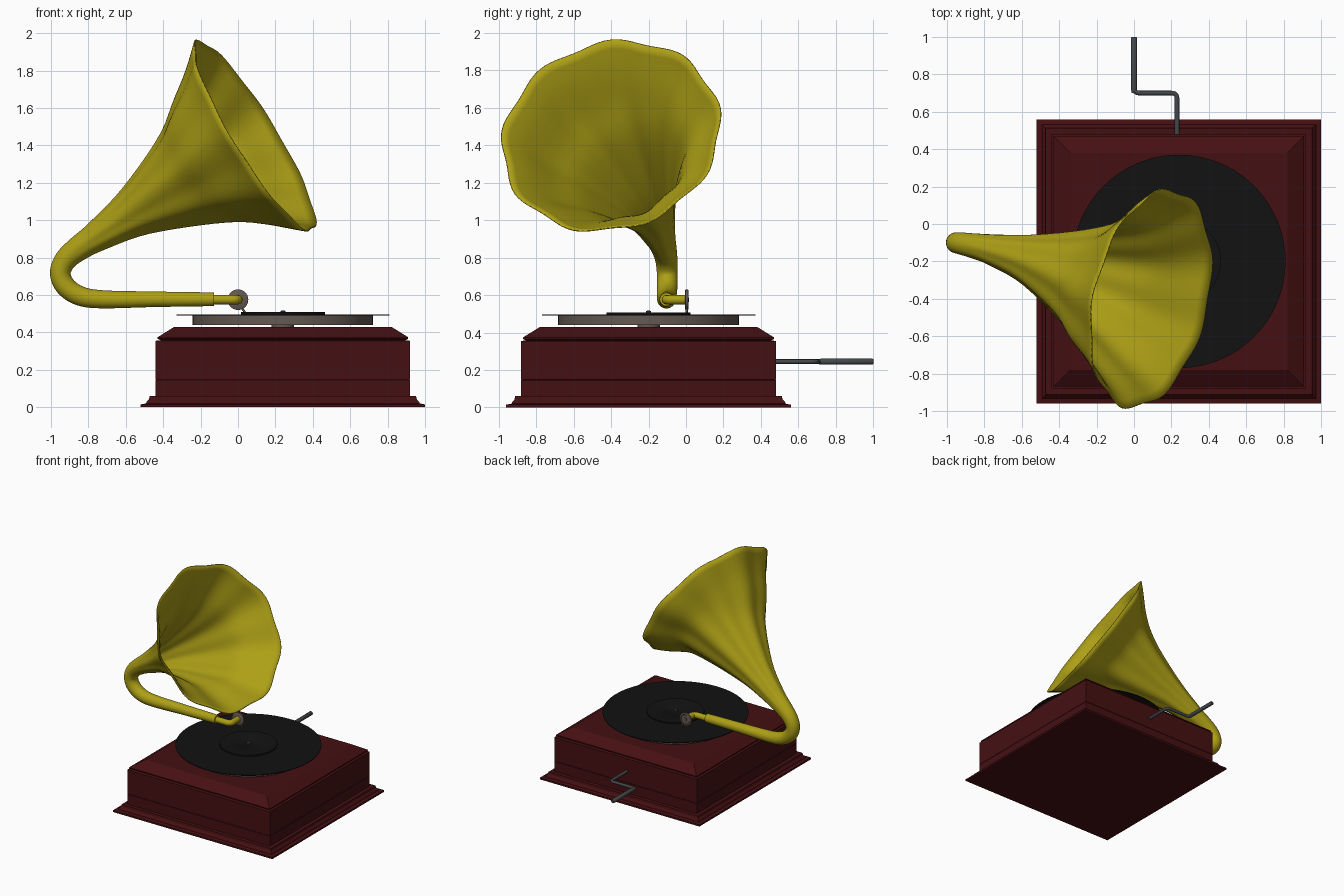
import bpy, bmesh, math
from mathutils import Vector, Matrix

if "Cube" in bpy.data.objects:
    bpy.data.objects.remove(bpy.data.objects["Cube"])


def material(name, rgb):
    m = bpy.data.materials.new(name)
    m.diffuse_color = (*rgb, 1)
    m.use_nodes = True
    m.node_tree.nodes["Principled BSDF"].inputs["Base Color"].default_value = m.diffuse_color
    return m


WOOD = material("mahogany", (0.06, 0.005, 0.006))
BRASS = material("brass_yellow", (0.42, 0.35, 0.008))
BLACK = material("record_black", (0.006, 0.006, 0.006))
METAL = material("warm_metal", (0.13, 0.10, 0.085))
STEEL = material("dark_steel", (0.055, 0.065, 0.07))


def make(name, bm, mat, smooth=35):
    bmesh.ops.recalc_face_normals(bm, faces=bm.faces)
    me = bpy.data.meshes.new(name)
    bm.to_mesh(me)
    bm.free()
    return finish(name, me, mat, smooth)


def finish(name, me, mat, smooth):
    ob = bpy.data.objects.new(name, me)
    bpy.context.collection.objects.link(ob)
    me.materials.clear()
    me.materials.append(mat)
    if smooth:
        bpy.ops.object.select_all(action='DESELECT')
        ob.select_set(True)
        bpy.context.view_layer.objects.active = ob
        bpy.ops.object.shade_smooth_by_angle(angle=math.radians(smooth))
    return ob


def skin(bm, rings, cap_end=True):
    """Join rings of points into a tube."""
    rows = [[bm.verts.new(p) for p in r] for r in rings]
    n = len(rows[0])
    for a, b in zip(rows, rows[1:]):
        for i in range(n):
            j = (i + 1) % n
            bm.faces.new((a[i], a[j], b[j], b[i]))
    bm.faces.new(rows[0])
    if cap_end:
        bm.faces.new(rows[-1])


def turned(name, profile, mat, centre, sides=64, matrix=Matrix(), smooth=35):
    """Stack of (radius, height) rings; four sides gives a square block."""
    turn, k = (math.pi / 4, math.sqrt(2)) if sides == 4 else (0, 1)
    bm = bmesh.new()
    skin(bm, [[Vector(centre) + matrix @ Vector((r * k * math.cos(turn + 2 * math.pi * i / sides),
                                                 r * k * math.sin(turn + 2 * math.pi * i / sides), z))
               for i in range(sides)] for r, z in profile])
    return make(name, bm, mat, smooth)


def rod(name, pts, radius, mat, bend=0.0):
    """Round bar through points, with rounded corners."""
    pts = [Vector(p) for p in pts]
    path = [pts[0]]
    for a, b, c in zip(pts, pts[1:], pts[2:]):
        p, q = b + (a - b).normalized() * bend, b + (c - b).normalized() * bend
        for k in range(7):
            t = k / 6
            path.append(p * (1 - t) ** 2 + b * 2 * t * (1 - t) + q * t * t)
    path.append(pts[-1])
    cu = bpy.data.curves.new(name, 'CURVE')
    cu.dimensions = '3D'
    cu.bevel_depth, cu.bevel_resolution, cu.use_fill_caps = radius, 4, True
    sp = cu.splines.new('POLY')
    sp.points.add(len(path) - 1)
    for s, p in zip(sp.points, path):
        s.co = (*p, 1)
    tmp = bpy.data.objects.new(name + "_curve", cu)
    bpy.context.collection.objects.link(tmp)
    me = bpy.data.meshes.new_from_object(tmp.evaluated_get(bpy.context.evaluated_depsgraph_get()))
    bpy.data.objects.remove(tmp)
    return finish(name, me, mat, 40)


# Cabinet: stepped plinth, straight body, chamfered lid
CX, CY = 0.24, -0.20
turned("cabinet", [(0.76, 0), (0.76, 0.015), (0.732, 0.02), (0.728, 0.03), (0.716, 0.042),
                   (0.712, 0.06), (0.68, 0.06), (0.68, 0.145), (0.678, 0.147), (0.68, 0.149),
                   (0.68, 0.355), (0.655, 0.358), (0.67, 0.366), (0.67, 0.374),
                   (0.58, 0.43)], WOOD, (CX, CY, 0), 4, smooth=0)

# Turntable, record and spindle
turned("platter", [(0.06, 0.42), (0.06, 0.44), (0.482, 0.44), (0.482, 0.49)], METAL, (CX, CY, 0), 96)
turned("record", [(0.57, 0.49), (0.57, 0.496), (0.225, 0.496), (0.225, 0.508),
                  (0.075, 0.508), (0.072, 0.506)], BLACK, (CX, CY, 0), 96)
turned("spindle", [(0.014, 0.49), (0.014, 0.513), (0.008, 0.517)], STEEL, (CX, CY, 0), 16)

# Horn: swept tube that widens into a nine-lobed mouth (x, y, z, radius, flute depth)
KEYS = [Vector(k) for k in (
    (-0.13, -0.105, 0.577, 0.033, 0), (-0.45, -0.105, 0.577, 0.038, 0), (-0.73, -0.105, 0.577, 0.045, 0),
    (-0.85, -0.103, 0.597, 0.049, 0), (-0.925, -0.10, 0.65, 0.051, 0), (-0.95, -0.10, 0.72, 0.052, 0),
    (-0.92, -0.105, 0.79, 0.056, 0), (-0.85, -0.118, 0.85, 0.064, 0.005), (-0.75, -0.14, 0.915, 0.08, 0.015),
    (-0.54, -0.195, 1.05, 0.138, 0.025), (-0.25, -0.295, 1.23, 0.28, 0.03),
    (-0.076, -0.36, 1.347, 0.42, 0.028), (0.09, -0.40, 1.45, 0.59, 0.022))]


def spline(keys, steps):
    """Catmull-Rom interpolation of the key points."""
    ext = [keys[0] * 2 - keys[1]] + keys + [keys[-1] * 2 - keys[-2]]
    out = []
    for a, b, c, d in zip(ext, ext[1:], ext[2:], ext[3:]):
        for k in range(steps):
            t = k / steps
            out.append(0.5 * (2 * b + (c - a) * t + (2 * a - 5 * b + 4 * c - d) * t * t
                              + (3 * b - a - 3 * c + d) * t ** 3))
    return out + [keys[-1]]


samples = spline(KEYS, 5)
centres = [Vector(s[:3]) for s in samples]
rings, SIDES = [], 108
for i, s in enumerate(samples):
    t = (centres[min(i + 1, len(samples) - 1)] - centres[max(i - 1, 0)]).normalized()
    side = (Vector((0, 1, 0)) - t * t.y).normalized()
    up = t.cross(side)
    ring = []
    for k in range(SIDES):
        a = 2 * math.pi * k / SIDES
        r = s[3] * (1 + s[4] * math.cos(9 * (a - math.pi / 2)))
        ring.append(centres[i] + (side * math.cos(a) + up * math.sin(a)) * r)
    rings.append(ring)
bm = bmesh.new()
skin(bm, rings, cap_end=False)
horn = make("horn", bm, BRASS, 50)
shell = horn.modifiers.new("sheet_thickness", 'SOLIDIFY')
shell.thickness, shell.offset = 0.007, 0

# Tone arm elbow, sound box and needle
rod("tone_arm", [(-0.16, -0.105, 0.575), (0, -0.105, 0.575), (0, 0.0, 0.575)], 0.025, BRASS, 0.035)
TO_Y = Matrix.Rotation(-math.pi / 2, 4, 'X')
turned("sound_box", [(0.05, -0.008), (0.055, -0.005), (0.055, 0.007), (0.05, 0.01), (0.042, 0.01),
                     (0.038, 0.006), (0.014, 0.006), (0.012, 0.012)], METAL, (0, 0.003, 0.575), 40, TO_Y)
rod("needle", [(0.012, 0.004, 0.545), (0.042, 0.004, 0.5)], 0.006, METAL)

# Winding crank with thicker handle
Z = 0.245
rod("crank", [(0.23, 0.47, Z), (0.23, 0.70, Z), (0, 0.70, Z), (0, 0.80, Z)], 0.0125, STEEL, 0.03)
turned("crank_handle", [(0.013, 0.70), (0.0165, 0.73), (0.0165, 0.995), (0.013, 1.0)],
       STEEL, (0, 0, Z), 20, TO_Y)
